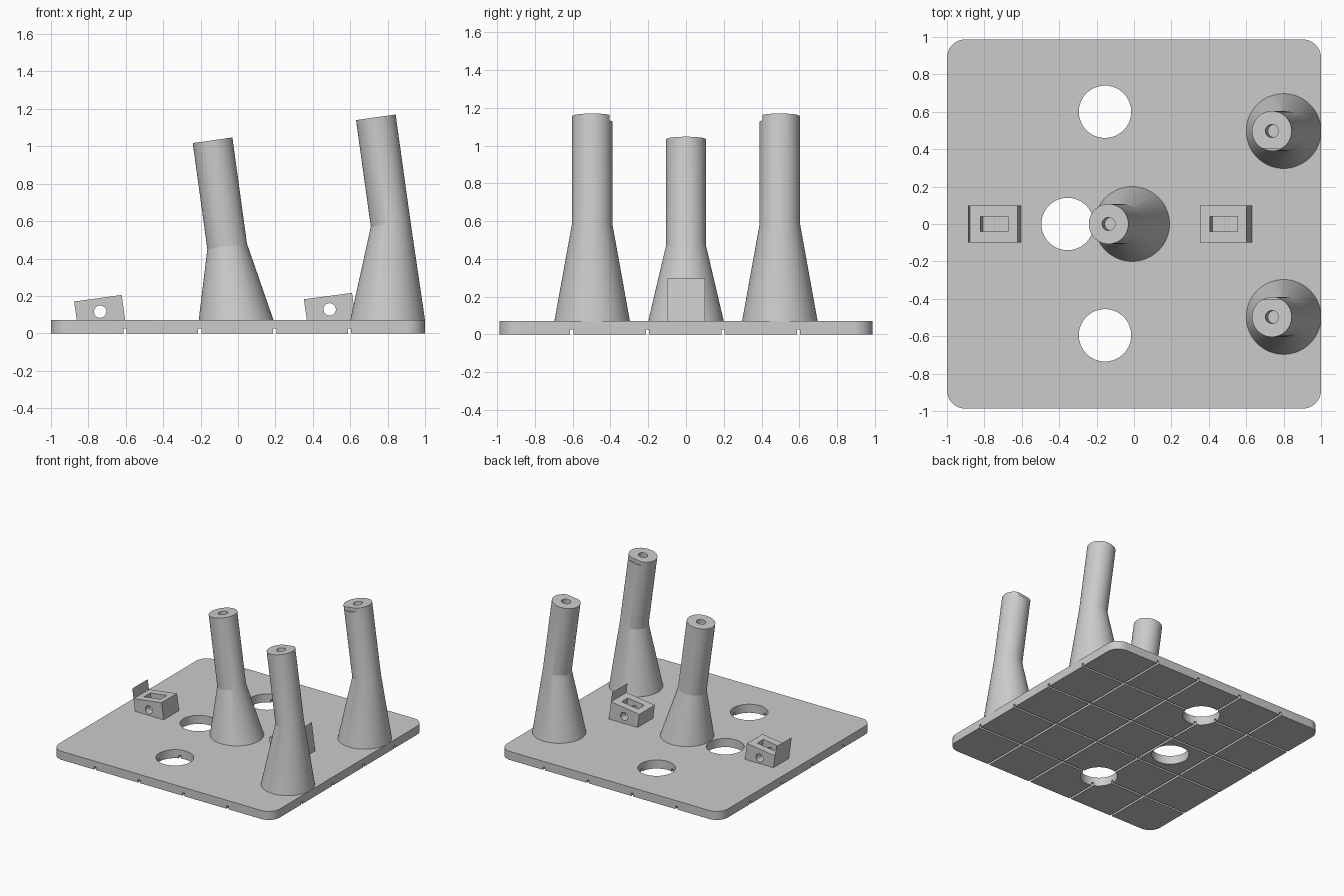
import bpy, bmesh, math
from mathutils import Matrix, Vector

cube = bpy.data.objects.get("Cube")
if cube:
    bpy.data.objects.remove(cube, do_unlink=True)

grey = bpy.data.materials.new("plain grey")
grey.use_nodes = True
grey.diffuse_color = (0.6, 0.6, 0.6, 1)
grey.node_tree.nodes["Principled BSDF"].inputs["Base Color"].default_value = (0.6, 0.6, 0.6, 1)

PLATE_TOP = 0.07
LEAN = math.radians(8)
TILT = Matrix.Rotation(-LEAN, 4, 'Y')


def make(name, bm):
    bmesh.ops.recalc_face_normals(bm, faces=bm.faces)
    mesh = bpy.data.meshes.new(name)
    bm.to_mesh(mesh)
    bm.free()
    mesh.materials.append(grey)
    obj = bpy.data.objects.new(name, mesh)
    bpy.context.collection.objects.link(obj)
    return obj


def activate(obj):
    bpy.ops.object.select_all(action='DESELECT')
    obj.select_set(True)
    bpy.context.view_layer.objects.active = obj


def box(name, size, matrix):
    bm = bmesh.new()
    bmesh.ops.create_cube(bm, size=1, matrix=matrix @ Matrix.Diagonal((*size, 1)))
    return make(name, bm)


def rod(name, radius, depth, matrix):
    bm = bmesh.new()
    bmesh.ops.create_cone(bm, cap_ends=True, segments=64, radius1=radius,
                          radius2=radius, depth=depth, matrix=matrix)
    return make(name, bm)


def cut(obj, cutter):
    mod = obj.modifiers.new("cut", 'BOOLEAN')
    mod.operation, mod.solver, mod.object = 'DIFFERENCE', 'EXACT', cutter
    activate(obj)
    bpy.ops.object.modifier_apply(modifier=mod.name)
    bpy.data.objects.remove(cutter, do_unlink=True)


def smooth(obj):
    activate(obj)
    bpy.ops.object.shade_smooth_by_angle(angle=math.radians(12))


# Base plate: rounded corners, three round openings, grid of grooves underneath
bm = bmesh.new()
bmesh.ops.create_cube(bm, size=1, matrix=Matrix.Translation((0, 0, PLATE_TOP / 2))
                      @ Matrix.Diagonal((2, 1.975, PLATE_TOP, 1)))
upright = [e for e in bm.edges if abs(e.verts[0].co.z - e.verts[1].co.z) > 0.01]
bmesh.ops.bevel(bm, geom=upright, offset=0.1, segments=12, profile=0.5, affect='EDGES')
plate = make("base_plate", bm)
for x, y in [(-0.155, 0.6), (-0.155, -0.595), (-0.355, 0)]:
    cut(plate, rod("opening_cutter", 0.14, 0.4, Matrix.Translation((x, y, 0))))
for p in (-0.6, -0.2, 0.2, 0.6):
    p -= 0.004
    cut(plate, box("groove_cutter", (0.018, 3, 0.05), Matrix.Translation((p, 0, 0))))
    cut(plate, box("groove_cutter", (3, 0.018, 0.05), Matrix.Translation((0, p, 0))))
smooth(plate)


# Leaning post: flared foot lofted into a tilted cylinder, with a blind hole on top
def post(name, foot, bend, top, radius, notch_side=0):
    bm = bmesh.new()
    rings = []
    for centre, r, turn in ((foot, 0.2, Matrix()), (bend, radius, TILT), (top, radius, TILT)):
        ring = bmesh.ops.create_circle(bm, segments=64, radius=r,
                                       matrix=Matrix.Translation(centre) @ turn)
        rings.append(ring["verts"])
    for low, high in zip(rings, rings[1:]):
        for i in range(64):
            j = (i + 1) % 64
            bm.faces.new((low[i], low[j], high[j], high[i]))
    bm.faces.new(rings[0])
    bm.faces.new(rings[-1])
    obj = make(name, bm)
    frame = Matrix.Translation(top) @ TILT
    cut(obj, rod("hole_cutter", 0.035, 0.2, frame))
    if notch_side:
        offset = Matrix.Translation((0, notch_side * (0.092 + 0.05), 0))
        cut(obj, box("notch_cutter", (0.4, 0.1, 0.06), frame @ offset))
    smooth(obj)


post("centre_post", (-0.01, 0, PLATE_TOP), (-0.058, 0, 0.465), (-0.136, 0, 1.032), 0.107)
for side, label in ((1, "back"), (-1, "front")):
    y = side * 0.497
    post(label + "_post", (0.8, y, PLATE_TOP), (0.816, y, 0.585),
         (0.737, y, 1.155), 0.107, -side)


# Tilted bracket: block with a cross hole, a top slot and a thin end flap
def bracket(name, left, right, slope_z, hole, flap_end):
    slant = math.tan(LEAN)
    bm = bmesh.new()
    outline = []
    for x, z in ((left, PLATE_TOP), (right, PLATE_TOP),
                 (right - slant * (slope_z[1] - PLATE_TOP), slope_z[1]),
                 (left - slant * (slope_z[0] - PLATE_TOP), slope_z[0])):
        outline.append(bm.verts.new((x, -0.1, z)))
    face = bm.faces.new(outline)
    moved = bmesh.ops.extrude_face_region(bm, geom=[face])["geom"]
    bmesh.ops.translate(bm, vec=(0, 0.2, 0),
                        verts=[v for v in moved if isinstance(v, bmesh.types.BMVert)])
    obj = make(name, bm)
    centre = Matrix.Translation((hole[0], 0, hole[1]))
    cut(obj, box("slot_cutter", (0.15, 0.08, 0.5),
                 centre @ TILT @ Matrix.Translation((0, 0, 0.22))))
    cut(obj, rod("hole_cutter", 0.033, 0.6, centre @ Matrix.Rotation(math.pi / 2, 4, 'X')))
    smooth(obj)

    x0, z0 = (left, slope_z[0]) if flap_end < 0 else (right, slope_z[1])
    z1 = z0 + 0.08
    bm = bmesh.new()
    corners = [(y, z) for y, z in ((-0.1, z0), (0.1, z0), (0.1, z1), (-0.1, z1))]
    bm.faces.new([bm.verts.new((x0 - slant * (z - PLATE_TOP), y, z)) for y, z in corners])
    make(name + "_flap", bm)


bracket("right_bracket", -0.862, -0.603, (0.17, 0.205), (-0.737, 0.116), -1)
bracket("left_bracket", 0.368, 0.63, (0.182, 0.216), (0.49, 0.128), 1)
